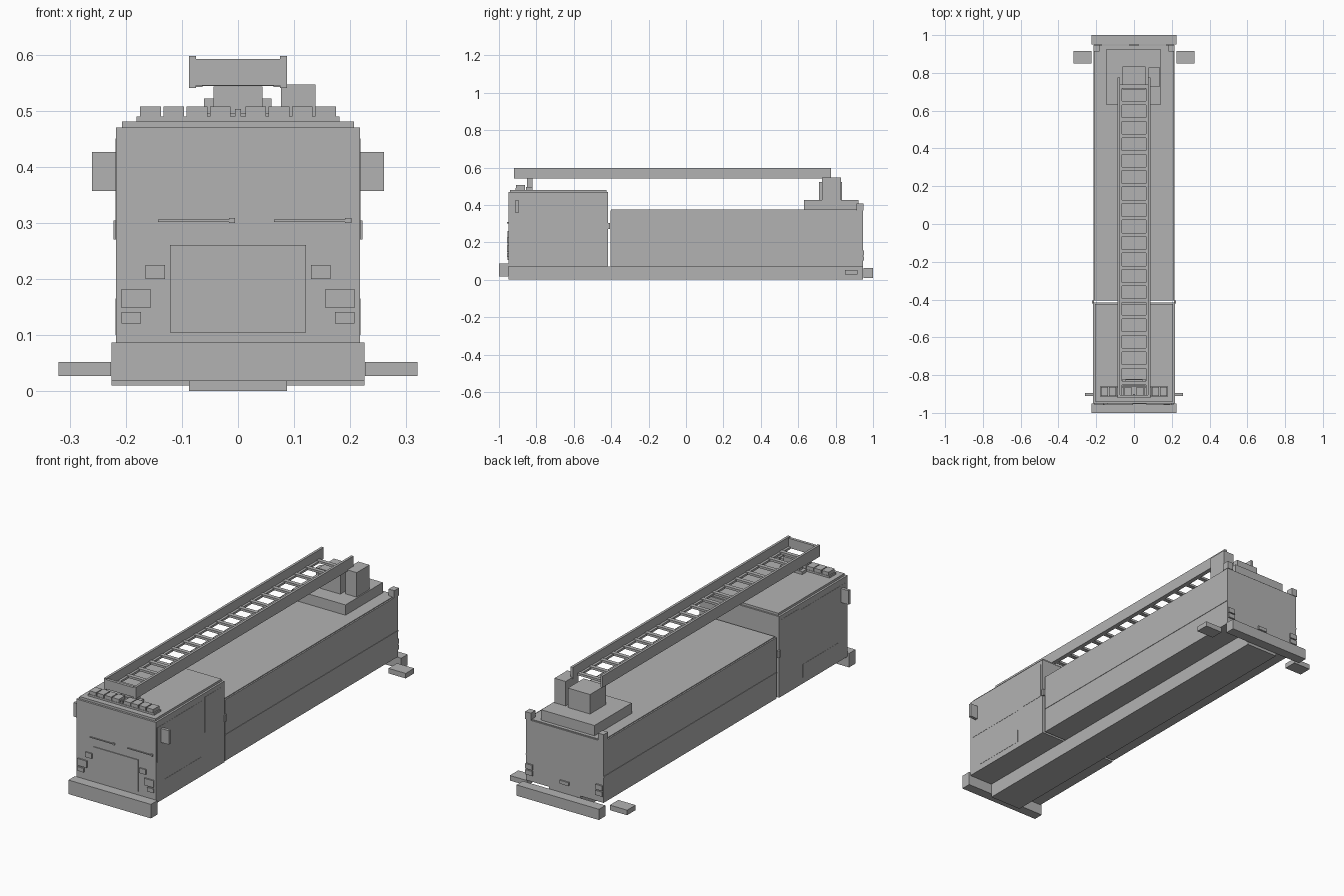
import bpy
import bmesh
from mathutils import Matrix, Vector

cube = bpy.data.objects.get("Cube")
if cube:
    bpy.data.objects.remove(cube, do_unlink=True)

GREY = (0.45, 0.45, 0.45, 1.0)
grey = bpy.data.materials.new("plain_grey")
grey.use_nodes = True
grey.diffuse_color = GREY
grey.node_tree.nodes["Principled BSDF"].inputs["Base Color"].default_value = GREY


def boxes(name, *spans):
    """One object from boxes given as (x0, x1, y0, y1, z0, z1)."""
    bm = bmesh.new()
    for x0, x1, y0, y1, z0, z1 in spans:
        centre = Vector((x0 + x1, y0 + y1, z0 + z1)) / 2
        size = Matrix.Diagonal((x1 - x0, y1 - y0, z1 - z0, 1))
        bmesh.ops.create_cube(bm, size=1, matrix=Matrix.Translation(centre) @ size)
    mesh = bpy.data.meshes.new(name)
    bm.to_mesh(mesh)
    bm.free()
    mesh.materials.append(grey)
    obj = bpy.data.objects.new(name, mesh)
    bpy.context.collection.objects.link(obj)
    return obj


def pair(name, *spans):
    """Boxes on the left (+x), mirrored to the right."""
    obj = boxes(name, *spans)
    obj.modifiers.new("Mirror", 'MIRROR').use_axis = (True, False, False)
    return obj


# Chassis and bumpers
boxes("chassis_beam", (-.087, .087, -.95, .945, 0, .07))
boxes("front_bumper", (-.225, .225, -1, -.95, .018, .087))
boxes("rear_bumper", (-.225, .225, .95, 1, .01, .063))
pair("outrigger_pad", (.226, .32, .85, .916, .027, .052))

# Cab and rear body
CAB, BODY = .217, .212
boxes("cab", (-CAB, CAB, -.95, -.416, .07, .47))
boxes("cab_roof", (-.207, .207, -.94, -.424, .47, .481))
boxes("rear_body", (-BODY, BODY, -.404, .945, .07, .371))
boxes("body_roof", (-.205, .205, -.4, .94, .371, .375))
pair("body_side_rail", (BODY, BODY + .002, -.404, .945, .194, .2))
pair("corner_lamp", (.183, .214, .912, .948, .371, .408))

# Cab side windows, door panel, handle and mirrors
pair("side_window", (CAB, CAB + .001, -.94, -.59, .27, .44),
     (CAB, CAB + .001, -.57, -.43, .275, .45))
pair("lower_door_panel", (CAB, CAB + .001, -.88, -.6, .1, .165))
pair("door_handle", (CAB - .005, .222, -.42, -.406, .27, .304))
pair("side_mirror", (CAB, .26, -.911, -.896, .357, .426))

# Cab front: grille, lamps and wipers
boxes("grille", (-.121, .121, -.954, -.95, .105, .261))
pair("front_lamps", (.13, .165, -.956, -.95, .2, .225),
     (.156, .208, -.957, -.95, .148, .182),
     (.173, .208, -.956, -.95, .121, .141))
for side, x in (("right", -.143), ("left", .064)):
    boxes(side + "_wiper", (x, x + .127, -.955, -.951, .302, .306),
          (x + .127, x + .138, -.957, -.95, .3, .309))

# Rear lamps and plate
pair("rear_lamps", (.172, .21, .945, .953, .102, .125),
     (.172, .21, .945, .953, .13, .155))
boxes("rear_plate", (-.025, .025, .945, .952, .105, .122))

# Roof light bar
boxes("light_bar_base", (-.181, .181, -.912, -.86, .481, .49))
segments = []
for i in range(4):
    x = .013 + i * .0415
    segments.append((x, x + .037, -.91, -.862, .49, .507))
pair("light_bar_segment", *segments)
boxes("light_bar_lens", (-.005, .005, -.91, -.9, .49, .503))

# Ladder rest on the cab and turntable at the back
boxes("ladder_rest", (-.06, .06, -.855, -.82, .481, .495),
      (-.044, .044, -.85, -.822, .495, .543))
boxes("turntable_base", (-.147, .144, .632, .923, .375, .426))
boxes("turntable_pedestal", (-.061, .06, .712, .835, .426, .522))
boxes("control_box", (.077, .138, .728, .828, .426, .547))

# Ladder: rails with lower flanges, end plate and evenly spaced rungs
pair("ladder_rail", (.075, .087, -.92, .775, .54, .597),
     (.063, .075, -.905, .735, .542, .552))
boxes("ladder_end_plate", (-.075, .075, -.92, -.906, .545, .592))
rungs = []
for i in range(19):
    y = .728 - i * .0872
    rungs.append((-.075, .075, y - .01, y + .01, .544, .555))
boxes("ladder_rungs", *rungs)
